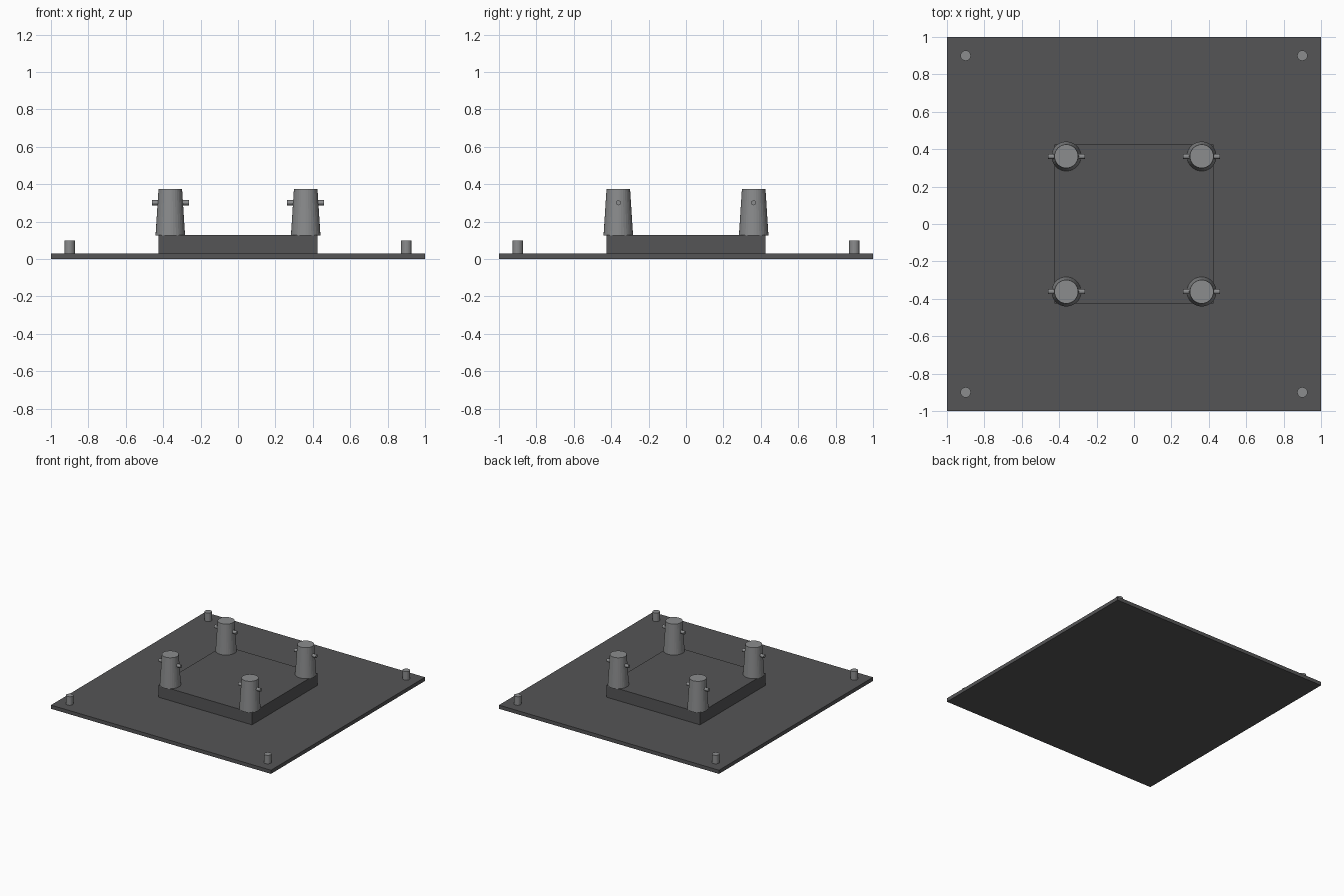
import bpy
import math

if "Cube" in bpy.data.objects:
    bpy.data.objects.remove(bpy.data.objects["Cube"])


def material(name, rgb):
    m = bpy.data.materials.new(name)
    m.diffuse_color = (*rgb, 1.0)
    m.use_nodes = True
    m.node_tree.nodes["Principled BSDF"].inputs["Base Color"].default_value = m.diffuse_color
    return m


dark = material("dark_grey", (0.09, 0.09, 0.093))
steel = material("steel_grey", (0.26, 0.265, 0.27))


def finish(name, mat):
    ob = bpy.context.object
    ob.name = name
    ob.data.materials.append(mat)
    return ob


def box(name, size, z0, z1, mat):
    bpy.ops.mesh.primitive_cube_add(size=1, location=(0, 0, (z0 + z1) / 2))
    ob = finish(name, mat)
    ob.scale = (size, size, z1 - z0)
    bpy.ops.object.transform_apply(location=False, rotation=False, scale=True)


def cone(name, x, y, z0, z1, r0, r1, sides, mat):
    bpy.ops.mesh.primitive_cone_add(vertices=sides, radius1=r0, radius2=r1,
                                    depth=z1 - z0, location=(x, y, (z0 + z1) / 2))
    finish(name, mat)


# Thin base plate and raised square block
box("base_plate", 2.0, 0.0, 0.03, dark)
box("raised_block", 0.852, 0.03, 0.128, dark)

for sx, side in ((-1, "left"), (1, "right")):
    for sy, end in ((-1, "front"), (1, "back")):
        tag = f"{end}_{side}"
        px, py = sx * 0.362, sy * 0.362
        # Tapered locating post
        cone(f"post_{tag}", px, py, 0.126, 0.375, 0.079, 0.063, 32, steel)
        # Cross pin through the post
        bpy.ops.mesh.primitive_cylinder_add(vertices=16, radius=0.0135, depth=0.198,
                                            location=(px, py, 0.301),
                                            rotation=(0, math.pi / 2, 0))
        finish(f"cross_pin_{tag}", steel)
        # Corner bolt
        cone(f"bolt_{tag}", sx * 0.9, sy * 0.9, 0.0005, 0.1, 0.028, 0.028, 16, steel)
